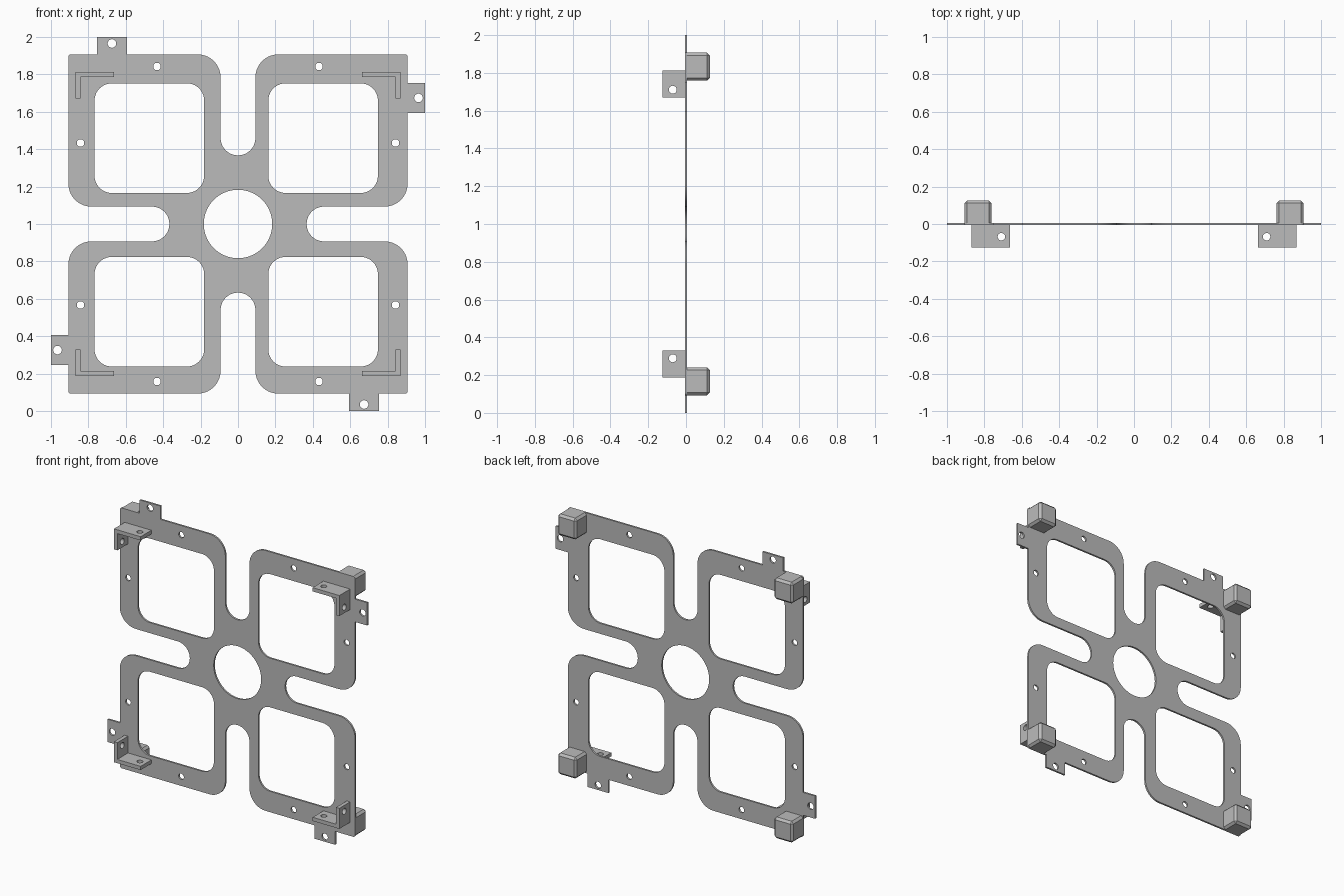
import bpy
import bmesh
from math import cos, sin, tan, pi, radians
from mathutils import Matrix, Vector

cube = bpy.data.objects.get("Cube")
if cube:
    bpy.data.objects.remove(cube)

grey = bpy.data.materials.new("neutral grey")
grey.use_nodes = True
grey.diffuse_color = (0.5, 0.5, 0.5, 1)
grey.node_tree.nodes["Principled BSDF"].inputs["Base Color"].default_value = (0.5, 0.5, 0.5, 1)

CENTRE = 1.0  # height of the frame's middle


def circle(x, y, r, n=24):
    return [(x + r * cos(2 * pi * i / n), y + r * sin(2 * pi * i / n)) for i in range(n)]


def rounded(corners, steps=10):
    """Outline through (x, y, radius) corners, with an arc at each rounded one."""
    out = []
    for i, (x, y, r) in enumerate(corners):
        p = Vector((x, y))
        if r == 0:
            out.append(tuple(p))
            continue
        a = (Vector(corners[i - 1][:2]) - p).normalized()
        b = (Vector(corners[(i + 1) % len(corners)][:2]) - p).normalized()
        half = a.angle(b) / 2
        mid = p + (a + b).normalized() * (r / sin(half))
        start = p + a * (r / tan(half)) - mid
        turn = (pi - 2 * half) * (1 if a.cross(b) < 0 else -1)
        for s in range(steps + 1):
            t = turn * s / steps
            out.append((mid.x + start.x * cos(t) - start.y * sin(t),
                        mid.y + start.x * sin(t) + start.y * cos(t)))
    return out


def rect(x0, x1, y0, y1, r=0):
    return rounded([(x0, y0, r), (x1, y0, r), (x1, y1, r), (x0, y1, r)])


def finish(ob, matrix=Matrix()):
    """Place the mesh, clean it and give it the material."""
    bm = bmesh.new()
    bm.from_mesh(ob.data)
    bm.transform(matrix)
    bmesh.ops.remove_doubles(bm, verts=bm.verts, dist=0.0002)
    bmesh.ops.recalc_face_normals(bm, faces=bm.faces)
    bm.to_mesh(ob.data)
    bm.free()
    ob.data.materials.clear()
    ob.data.materials.append(grey)


def sheet(name, outlines, thickness, matrix):
    """Flat sheet: first outline is the border, the others are holes."""
    curve = bpy.data.curves.new(name, "CURVE")
    curve.dimensions = "2D"
    curve.fill_mode = "BOTH"
    curve.extrude = thickness / 2
    for pts in outlines:
        spline = curve.splines.new("POLY")
        spline.points.add(len(pts) - 1)
        for point, (x, y) in zip(spline.points, pts):
            point.co = (x, y, 0, 1)
        spline.use_cyclic_u = True
    ob = bpy.data.objects.new(name, curve)
    bpy.context.collection.objects.link(ob)
    bpy.ops.object.select_all(action="DESELECT")
    ob.select_set(True)
    bpy.context.view_layer.objects.active = ob
    bpy.ops.object.convert(target="MESH")
    ob = bpy.context.object
    finish(ob, matrix)
    bpy.ops.object.shade_smooth_by_angle(angle=radians(30))
    return ob


# Frame: one side with its tab and slot, turned four times
E, SLOT = 0.907, 0.093
side = [(-E, E, 0.015), (-0.753, E, 0), (-0.753, 1, 0), (-0.594, 1, 0), (-0.594, E, 0),
        (-SLOT, E, 0.123), (-SLOT, 0.367, 0.0925), (SLOT, 0.367, 0.0925), (SLOT, E, 0.123)]
border, holes = [], [circle(0, 0, 0.183, 64)]
for k in range(4):
    def turn(x, y):
        for _ in range(k):
            x, y = y, -x
        return x, y
    border += [(*turn(x, y), r) for x, y, r in side]
    holes.append(circle(*turn(-0.674, 0.965), 0.023))
    for x in (-0.433, 0.433):
        holes.append(circle(*turn(x, 0.842), 0.02))
for x in (-0.767, 0.162):
    for z in (-0.762, 0.166):
        holes.append(rect(x, x + 0.586, z, z + 0.586, 0.092))
upright = Matrix.Translation((0, 0, CENTRE)) @ Matrix.Rotation(pi / 2, 4, "X")
sheet("frame_plate", [rounded(border)] + holes, 0.013, upright)

# Corner brackets in front and chamfered blocks behind
T, FRONT = 0.026, -0.125
for sx, side_name in ((1, "left"), (-1, "right")):
    for sz, level in ((1, "upper"), (-1, "lower")):
        tag = f"{level}_{side_name}"
        flat = Matrix.Translation((0, 0, CENTRE + sz * 0.8))
        sheet(f"bracket_shelf_{tag}",
              [rect(sx * 0.663, sx * 0.869, FRONT, 0), circle(sx * 0.709, -0.068, 0.02)], T, flat)
        # local x runs along world y, local y along world z
        sideways = Matrix(((0, 0, 1, sx * (0.869 - T / 2)), (1, 0, 0, 0),
                           (0, 1, 0, CENTRE), (0, 0, 0, 1)))
        sheet(f"bracket_wall_{tag}",
              [rect(FRONT, 0, sz * 0.67, sz * (0.8 - T / 2)), circle(-0.07, sz * 0.711, 0.021)],
              T, sideways)

        mesh = bpy.data.meshes.new(f"corner_block_{tag}")
        block = bpy.data.objects.new(f"corner_block_{tag}", mesh)
        bpy.context.collection.objects.link(block)
        bm = bmesh.new()
        bmesh.ops.create_cube(bm, size=1)
        bmesh.ops.scale(bm, verts=bm.verts, vec=(0.146, 0.126, 0.148))
        bmesh.ops.translate(bm, verts=bm.verts,
                            vec=(sx * (E - 0.073), 0.063, CENTRE + sz * (E - 0.074)))
        edges = [e for e in bm.edges if max(v.co.y for v in e.verts) > 0.1]
        bmesh.ops.bevel(bm, geom=edges, offset=0.015, segments=1, affect="EDGES")
        bm.to_mesh(mesh)
        bm.free()
        finish(block)
